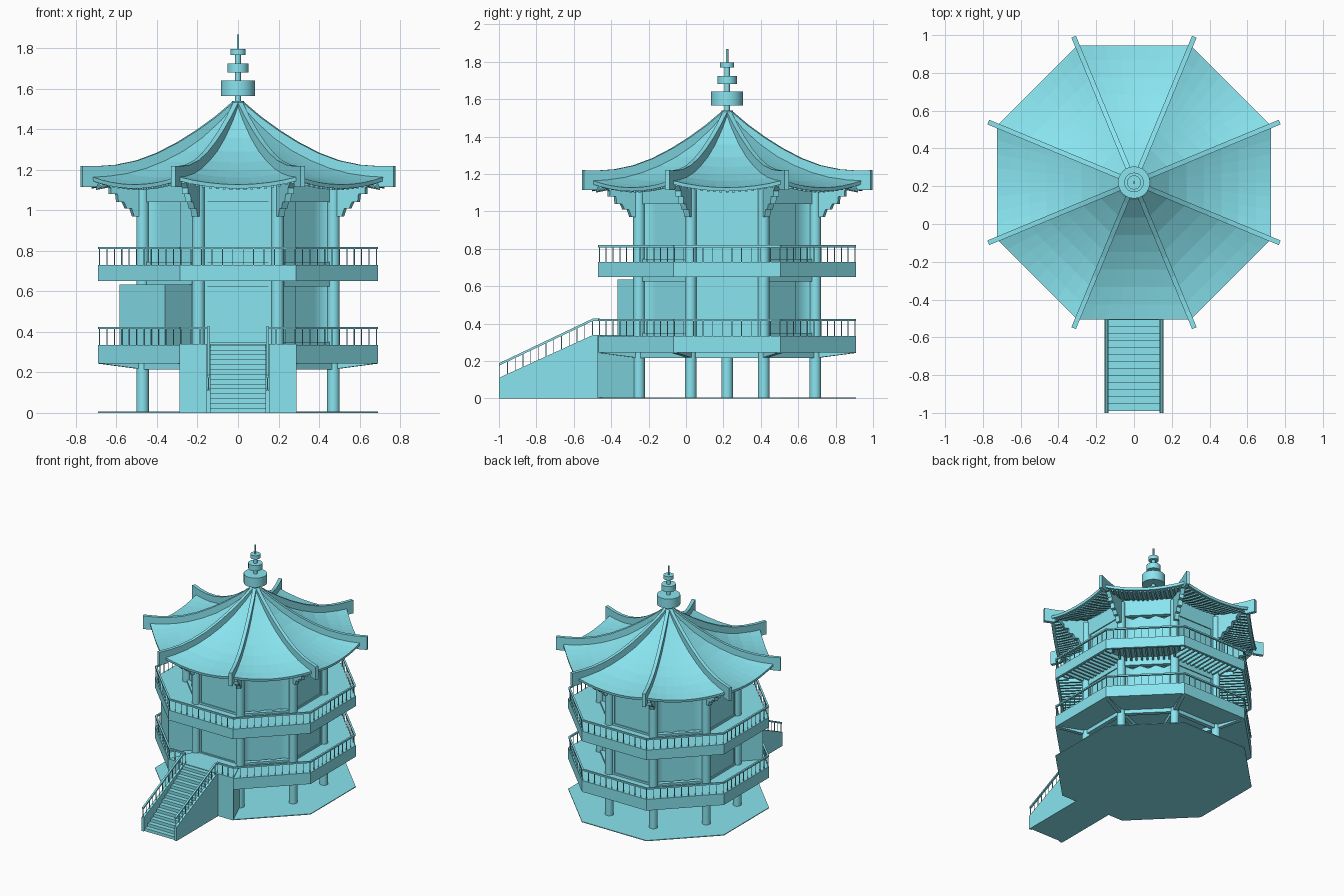
import bpy, bmesh, math

if "Cube" in bpy.data.objects:
    bpy.data.objects.remove(bpy.data.objects["Cube"])

CY = 0.22                       # centre of the octagon in y
EIGHTH = math.pi / 4
T = math.tan(EIGHTH / 2)        # half side = apothem * T
C, S = math.cos(EIGHTH / 2), math.sin(EIGHTH / 2)

cyan = bpy.data.materials.new("cyan")
cyan.diffuse_color = (0.25, 0.78, 0.87, 1)
cyan.use_nodes = True
cyan.node_tree.nodes["Principled BSDF"].inputs["Base Color"].default_value = cyan.diffuse_color


def frame(k):
    """Local (tangent, outward, z) to world; whole k = side, half k = corner."""
    s, c = math.sin(k * EIGHTH), math.cos(k * EIGHTH)
    return lambda u, v, z: (u * c + v * s, CY + u * s - v * c, z)


def world(x, y, z):
    return (x, y, z)


class Part:
    def __init__(self, name):
        self.name, self.bm = name, bmesh.new()

    def loft(self, a, b, f=world):
        """Closed solid between two matching loops."""
        va = [self.bm.verts.new(f(*p)) for p in a]
        vb = [self.bm.verts.new(f(*p)) for p in b]
        n = len(a)
        new = [self.bm.faces.new(va), self.bm.faces.new(vb[::-1])]
        for i in range(n):
            j = (i + 1) % n
            new.append(self.bm.faces.new((va[j], va[i], vb[i], vb[j])))
        bmesh.ops.recalc_face_normals(self.bm, faces=new)

    def box(self, u0, u1, v0, v1, z0, z1, f=world):
        self.beam((v0, z0, z1), (v1, z0, z1), u0, u1, f)

    def beam(self, start, end, u0, u1, f=world):
        """Beam along v; start and end are (v, z bottom, z top)."""
        a, b = [[(u0, v, z0), (u1, v, z0), (u1, v, z1), (u0, v, z1)]
                for v, z0, z1 in (start, end)]
        self.loft(a, b, f)

    def prism(self, pts, z0, z1, f=world):
        self.loft([(x, y, z0) for x, y in pts], [(x, y, z1) for x, y in pts], f)

    def side(self, pts, u0, u1, f=world):
        """Profile in the (v, z) plane, extruded along u."""
        self.loft([(u0, v, z) for v, z in pts], [(u1, v, z) for v, z in pts], f)

    def cyl(self, x, y, r, z0, z1, n=20):
        self.prism([(x + r * math.cos(2 * math.pi * i / n), y + r * math.sin(2 * math.pi * i / n))
                    for i in range(n)], z0, z1)

    def done(self, smooth=0):
        """Make the object; smooth is the largest smoothed angle in degrees."""
        me = bpy.data.meshes.new(self.name)
        self.bm.to_mesh(me)
        self.bm.free()
        me.materials.append(cyan)
        ob = bpy.data.objects.new(self.name, me)
        bpy.context.collection.objects.link(ob)
        if smooth:
            bpy.ops.object.select_all(action='DESELECT')
            ob.select_set(True)
            bpy.context.view_layer.objects.active = ob
            bpy.ops.object.shade_smooth_by_angle(angle=math.radians(smooth))
        return ob


def octagon(apothem):
    return [frame(k + .5)(0, apothem / C, 0)[:2] for k in range(8)]


# Ground slab, decks and ceiling
for name, a, z0, z1 in (("ground_slab", .69, 0, .006), ("lower_deck", .69, .245, .335),
                        ("upper_deck", .69, .69, .73), ("ceiling", .47, 1.09, 1.11)):
    p = Part(name)
    p.prism(octagon(a), z0, z1)
    p.done()

# Fascia and joists of the hollow upper deck
p, q = Part("upper_deck_fascia"), Part("upper_deck_joists")
for k in range(8):
    f = frame(k)
    p.prism([(-.69 * T, .69), (.69 * T, .69), (.67 * T, .67), (-.67 * T, .67)], .65, .73, f)
    for i in range(-6, 7):
        u = i * .04
        q.box(u - .007, u + .007, max(.47, abs(u) / T + .02), .672, .66, .692, f)
p.done()
q.done()

# Columns at the eight corners, short post in the middle
p = Part("columns")
for k in range(8):
    x, y, _ = frame(k + .5)(0, .51, 0)
    p.cyl(x, y, .031, 0, 1.15)
p.cyl(0, CY, .031, 0, .25)
p.done(35)

# Beams under the lower deck
p = Part("deck_beams")
for k in range(8):
    p.box(-.2, .2, .455, .487, .215, .25, frame(k))
    p.box(-.015, .015, 0, .51, .215, .25, frame(k + .5))
    p.beam((.51, .215, .25), (.74, .243, .25), -.015, .015, frame(k + .5))
p.done()

# Flat walls on straight sides, folding screens on diagonal sides
walls, screens, trim = Part("walls"), Part("folding_screens"), Part("wall_frames")
for k in range(8):
    f = frame(k)
    for z0, zm, z1 in ((.335, .625, .69), (.73, 1.04, 1.17)):
        if k % 2 == 0:
            walls.box(-.175, .175, .45, .468, z0, z1, f)
            for s in (-1, 1):
                trim.box(s * .15, s * .175, .46, .474, z0, zm, f)
        else:
            n = 6
            zig = [(-.17 + .34 * i / n, .42 if i % 2 else .46) for i in range(n + 1)]
            screens.prism(zig + [(.17, .41), (-.17, .41)], z0, zm, f)
        trim.box(-.18, .18, .44, .476, zm, z1, f)
        trim.box(-.18, .18, .44, .476, z0, z0 + .015, f)
walls.done()
trim.done()
screens.done(85)

# Enclosed stairwell on the front left side of the lower deck
p = Part("stairwell_box")
p.box(-.16, .16, .43, .668, .335, .635, frame(7))
p.done()

# Railings around both decks, with a gap at the stairs
p = Part("deck_railings")
for base in (.335, .73):
    for k in range(8):
        f, h = frame(k), .683 * T
        spans = [(-h, -.14), (.14, h)] if k == 0 and base < .5 else [(-h, h)]
        for u0, u1 in spans:
            p.box(u0, u1, .676, .69, base + .078, base + .09, f)
            n = max(2, round((u1 - u0) / .05))
            for i in range(n + 1):
                u = u0 + (u1 - u0) * i / n
                p.box(u - .002, u + .002, .681, .685, base, base + .08, f)
p.done()

# Entrance block carrying the stairs
p = Part("entrance_block")
p.prism([(-.289, -.472), (.289, -.472), (.195, -.25), (-.195, -.25)], 0, .34)
p.done()

# Stairs as one stepped profile
N = 14
prof = [(-.47, 0), (-.99, 0)]
for i in range(N):
    y, z = -.99 + .52 * i / N, .335 * (i + 1) / N
    prof += [(y, z), (y + .52 / N, z)]
p = Part("stairs")
p.side(prof, -.14, .14)
p.done()

# Stair side walls and sloping handrails
p, q = Part("stair_side_walls"), Part("stair_handrails")
for s in (-1, 1):
    p.side([(-1, 0), (-1, .11), (-.5, .338), (-.47, .338), (-.47, 0)], s * .135, s * .155)
    q.beam((-1, .175, .188), (-.5, .413, .426), s * .138, s * .152)
    q.beam((-.5, .413, .426), (-.46, .413, .426), s * .138, s * .152)
    for i in range(13):
        y, z = -.996 + .496 * i / 12, .11 + .225 * i / 12
        q.box(s * .143, s * .147, y - .002, y + .002, z, z + .08)
p.done()
q.done()

# Curved roof skin, sagging between the corners
ROOF = [(.02, 1.53), (.1, 1.445), (.2, 1.36), (.3, 1.295), (.4, 1.247),
        (.5, 1.21), (.6, 1.185), (.7, 1.172), (.785, 1.167)]


def roof_z(r, s):
    for (r0, z0), (r1, z1) in zip(ROOF, ROOF[1:]):
        if r <= r1:
            break
    return z0 + (z1 - z0) * (r - r0) / (r1 - r0) - .04 * (r / .785) ** 2 * (1 - s * s)


p = Part("roof")
for k in range(8):
    f = frame(k)
    grid = [[p.bm.verts.new(f(s / 4 * r * S, r * C, roof_z(r, s / 4))) for s in range(-4, 5)]
            for r, _ in ROOF]
    for a, b in zip(grid, grid[1:]):
        for i in range(8):
            p.bm.faces.new((a[i], b[i], b[i + 1], a[i + 1]))
bmesh.ops.remove_doubles(p.bm, verts=p.bm.verts, dist=.0005)
p.bm.normal_update()
if sum(fc.normal.z for fc in p.bm.faces) < 0:
    bmesh.ops.reverse_faces(p.bm, faces=p.bm.faces)
m = p.done().modifiers.new("thickness", 'SOLIDIFY')
m.thickness, m.offset = .02, -1

# Rafters following the underside of the eaves
p = Part("rafters")
for k in range(8):
    for i in range(-8, 9):
        u = i * .034
        v0 = max(.46, abs(u) / T + .015)
        ends = []
        for v in (v0, (v0 + .70) / 2, .70):
            z = roof_z(v / C, min(1, abs(u) / (v * T))) - .017
            ends.append((v, z - .014, z))
        for a, b in zip(ends, ends[1:]):
            p.beam(a, b, u - .007, u + .007, frame(k))
p.done()

# Raised corner ridges and stepped brackets under them
ridge, bracket = Part("roof_ridges"), Part("eave_brackets")
top = [(.02, 1.54), (.12, 1.462), (.22, 1.395), (.32, 1.337), (.43, 1.284),
       (.54, 1.246), (.65, 1.225), (.74, 1.219), (.835, 1.22)]
low = [(.835, 1.115), (.76, 1.115), (.74, 1.15), (.6, 1.17), (.4, 1.235), (.2, 1.345), (.02, 1.5)]
steps = [(.5, .97), (.56, .97), (.575, 1.01), (.6, 1.01), (.615, 1.04), (.645, 1.04),
         (.65, 1.08), (.685, 1.08), (.685, 1.11), (.72, 1.15), (.5, 1.17)]
for k in range(8):
    ridge.side(top + low, -.013, .013, frame(k + .5))
    bracket.side(steps, -.016, .016, frame(k + .5))
ridge.done()
bracket.done()

# Finial with three discs
p = Part("finial")
for r, z0, z1 in ((.03, 1.5, 1.54), (.014, 1.53, 1.78), (.085, 1.565, 1.64), (.052, 1.68, 1.725),
                  (.037, 1.768, 1.797), (.006, 1.79, 1.868)):
    p.cyl(0, CY, r, z0, z1, 24)
p.done(35)
